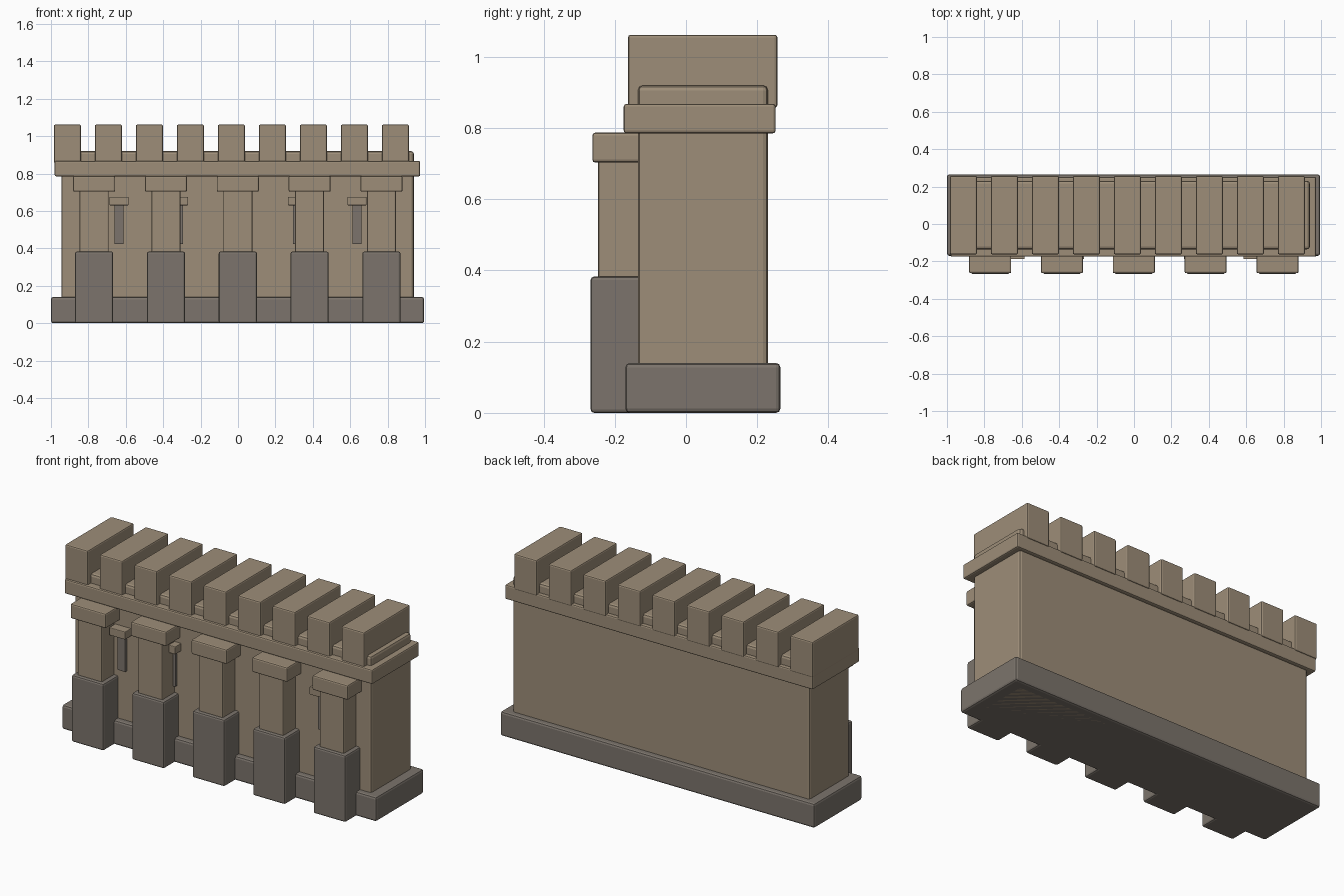
import bpy

if "Cube" in bpy.data.objects:
    bpy.data.objects.remove(bpy.data.objects["Cube"])


def material(name, color):
    m = bpy.data.materials.new(name)
    m.diffuse_color = (*color, 1)
    m.use_nodes = True
    m.node_tree.nodes["Principled BSDF"].inputs["Base Color"].default_value = m.diffuse_color
    return m


TAN = material("tan_stone", (0.34, 0.27, 0.19))
GREY = material("grey_stone", (0.20, 0.175, 0.15))


def block(name, x, y, z, mat, bevel=0.01):
    """Bevelled box spanning the given (min, max) ranges."""
    spans = (x, y, z)
    bpy.ops.mesh.primitive_cube_add(size=1, location=[(a + b) / 2 for a, b in spans])
    ob = bpy.context.object
    ob.name = name
    ob.scale = [b - a for a, b in spans]
    bpy.ops.object.transform_apply(location=False, rotation=False, scale=True)
    ob.data.materials.append(mat)
    mod = ob.modifiers.new("worn_edges", "BEVEL")
    mod.width = bevel
    mod.segments = 2
    return ob


def around(center, width):
    return (center - width / 2, center + width / 2)


# Plinth, wall body and string course
block("plinth", (-1.0, 0.995), (-0.17, 0.265), (0, 0.14), GREY, 0.012)
block("wall_body", (-0.945, 0.94), (-0.135, 0.23), (0, 0.92), TAN, 0.014)
block("string_course", (-0.98, 0.974), (-0.175, 0.252), (0.785, 0.868), TAN, 0.008)

# Battlements
for i in range(9):
    block(f"merlon_{i + 1}", around(-0.912 + 0.2192 * i, 0.145),
          (-0.163, 0.257), (0.857, 1.062), TAN, 0.008)

# Front buttresses: grey foot, tan shaft, cap
for i in range(5):
    cx = -0.769 + 0.384 * i
    block(f"buttress_foot_{i + 1}", around(cx, 0.204), (-0.268, -0.10), (0, 0.383), GREY)
    block(f"buttress_shaft_{i + 1}", around(cx, 0.155), (-0.247, -0.10), (0.36, 0.72), TAN, 0.007)
    block(f"buttress_cap_{i + 1}", around(cx, 0.225), (-0.263, -0.10), (0.703, 0.787), TAN, 0.008)

# Arrow slits with small hoods
for i in range(5):
    cx = -0.636 + 0.318 * i
    block(f"arrow_slit_{i + 1}", around(cx, 0.05), (-0.15, -0.11), (0.423, 0.65), GREY, 0.003)
    block(f"slit_hood_{i + 1}", around(cx, 0.102), (-0.188, -0.11), (0.63, 0.675), TAN, 0.004)
